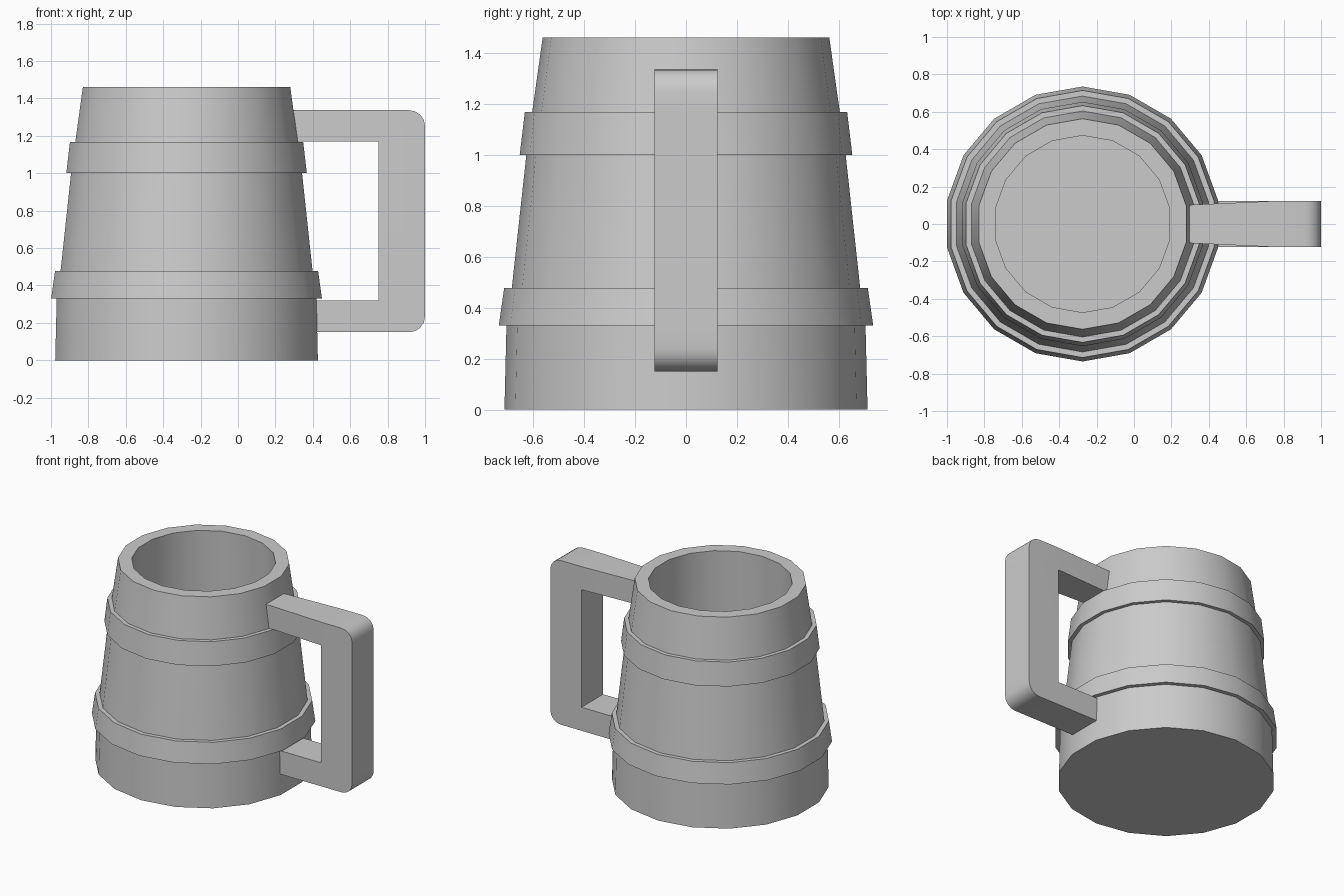
import bpy, bmesh
from math import sin, cos, pi, radians

if "Cube" in bpy.data.objects:
    bpy.data.objects.remove(bpy.data.objects["Cube"])

CX = -0.275   # axis of the mug body
SIDES = 18


def finish(name, bm, angle=30):
    bmesh.ops.recalc_face_normals(bm, faces=bm.faces[:])
    mesh = bpy.data.meshes.new(name)
    bm.to_mesh(mesh)
    bm.free()
    obj = bpy.data.objects.new(name, mesh)
    bpy.context.collection.objects.link(obj)
    bpy.ops.object.select_all(action='DESELECT')
    obj.select_set(True)
    bpy.context.view_layer.objects.active = obj
    bpy.ops.object.shade_smooth_by_angle(angle=radians(angle))
    return obj


def bridge(bm, a, b):
    n = len(a)
    for i in range(n):
        j = (i + 1) % n
        bm.faces.new((a[i], a[j], b[j], b[i]))


# Mug body: outer wall with two hoops, rim, and hollow inside (radius, height)
profile = [
    (0.713, 0.0), (0.705, 0.33),
    (0.735, 0.33), (0.714, 0.478), (0.684, 0.478),   # lower hoop
    (0.627, 1.0),
    (0.653, 1.0), (0.633, 1.168), (0.604, 1.168),    # upper hoop
    (0.563, 1.46), (0.473, 1.46),                    # rim
    (0.52, 0.10),                                    # inside floor
]
bm = bmesh.new()
rings = []
for r, z in profile:
    rings.append([bm.verts.new((CX + r * cos(pi / 2 + 2 * pi * i / SIDES),
                                r * sin(pi / 2 + 2 * pi * i / SIDES), z))
                  for i in range(SIDES)])
for a, b in zip(rings, rings[1:]):
    bridge(bm, a, b)
bm.faces.new(rings[0])
bm.faces.new(rings[-1])
finish("mug_body", bm)

# Handle: square C-shaped loop, narrowing to the body face at the top
R = 0.085


def corner(cx, cz, start):
    return [(cx + R * cos(radians(start - 22.5 * k)),
             cz + R * sin(radians(start - 22.5 * k))) for k in range(5)]


top = corner(1 - R, 1.337 - R, 90)
low = corner(1 - R, 0.15 + R, 0)
# cross-sections: outer point, inner point, half width
sections = [((0.27, 1.337), (0.29, 1.17), 0.101),
            ((0.75, 1.337), (0.75, 1.17), 0.123)]
sections += [(p, (0.75, 1.17), 0.123) for p in top]
sections += [((1.0, 1.17), (0.75, 1.17), 0.123),
             ((1.0, 0.32), (0.75, 0.32), 0.123)]
sections += [(p, (0.75, 0.32), 0.123) for p in low]
sections += [((0.75, 0.15), (0.75, 0.32), 0.123),
             ((0.40, 0.15), (0.40, 0.32), 0.123)]

bm = bmesh.new()
loops = [[bm.verts.new((p[0], y, p[1])) for p, y in
          ((o, -w), (o, w), (i, w), (i, -w))] for o, i, w in sections]
for a, b in zip(loops, loops[1:]):
    bridge(bm, a, b)
bm.faces.new(loops[0])
bm.faces.new(loops[-1])
bmesh.ops.remove_doubles(bm, verts=bm.verts[:], dist=0.0005)
finish("handle", bm)
